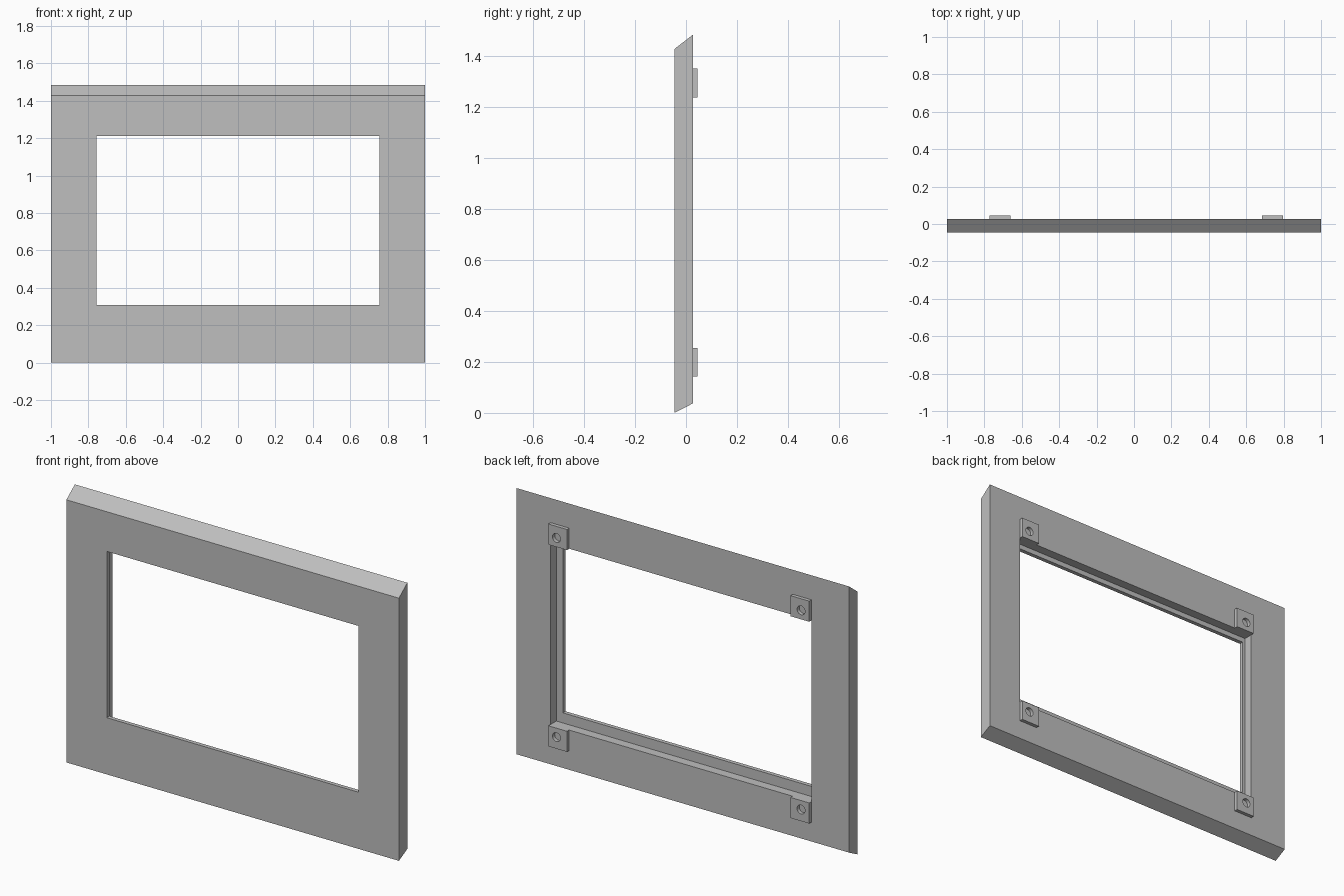
import bpy
import bmesh
import math

cube = bpy.data.objects.get("Cube")
if cube:
    bpy.data.objects.remove(cube, do_unlink=True)

# One plain grey for everything
grey = bpy.data.materials.new("plain_grey")
grey.use_nodes = True
colour = (0.52, 0.52, 0.52, 1)
grey.diffuse_color = colour
grey.node_tree.nodes["Principled BSDF"].inputs["Base Color"].default_value = colour

FRONT, LIP, BACK, TAB = -0.046, -0.0235, 0.0265, 0.046


def ring_solid(name, rings):
    """Skin a closed chain of point loops into a solid with a hole."""
    bm = bmesh.new()
    loops = [[bm.verts.new(p) for p in ring] for ring in rings]
    n = len(rings[0])
    for a, b in zip(loops, loops[1:] + loops[:1]):
        for i in range(n):
            j = (i + 1) % n
            bm.faces.new((a[i], a[j], b[j], b[i]))
    bmesh.ops.recalc_face_normals(bm, faces=bm.faces)
    mesh = bpy.data.meshes.new(name)
    bm.to_mesh(mesh)
    bm.free()
    mesh.materials.append(grey)
    obj = bpy.data.objects.new(name, mesh)
    bpy.context.collection.objects.link(obj)
    return obj


def rect(x0, x1, z0, z1, y):
    return [(x0, y, z0), (x1, y, z0), (x1, y, z1), (x0, y, z1)]


# Frame: sloped top and bottom, window opening, wider rebate at the back
opening = (-0.757, 0.757, 0.308, 1.212)
rebate = (-0.773, 0.796, 0.253, 1.239)
ring_solid("frame", [
    rect(-1, 1, 0.037, 1.484, BACK),
    rect(-1, 1, 0, 1.428, FRONT),
    rect(*opening, FRONT),
    rect(*opening, LIP),
    rect(*rebate, LIP),
    rect(*rebate, BACK),
])


# Mounting tabs: square pads with a round screw hole
def square_loop(cx, cz, half, y, count):
    points = []
    for i in range(count):
        a = math.tau * i / count
        c, s = math.cos(a), math.sin(a)
        k = half / max(abs(c), abs(s))
        points.append((cx + c * k, y, cz + s * k))
    return points


def circle_loop(cx, cz, radius, y, count):
    return [(cx + radius * math.cos(math.tau * i / count), y,
             cz + radius * math.sin(math.tau * i / count)) for i in range(count)]


SIDES, HALF, HOLE, SHIFT = 32, 0.056, 0.024, 0.007
base = BACK - 0.002
for side, cx, sx in (("left", 0.740, 1), ("right", -0.717, -1)):
    for level, cz, sz in (("lower", 0.198, 1), ("upper", 1.295, -1)):
        hx, hz = cx + sx * SHIFT, cz + sz * SHIFT
        tab = ring_solid(f"{level}_{side}_tab", [
            square_loop(cx, cz, HALF, base, SIDES),
            square_loop(cx, cz, HALF, TAB, SIDES),
            circle_loop(hx, hz, HOLE, TAB, SIDES),
            circle_loop(hx, hz, HOLE, base, SIDES),
        ])
        bpy.ops.object.select_all(action="DESELECT")
        tab.select_set(True)
        bpy.context.view_layer.objects.active = tab
        bpy.ops.object.shade_smooth_by_angle(angle=math.radians(30))
